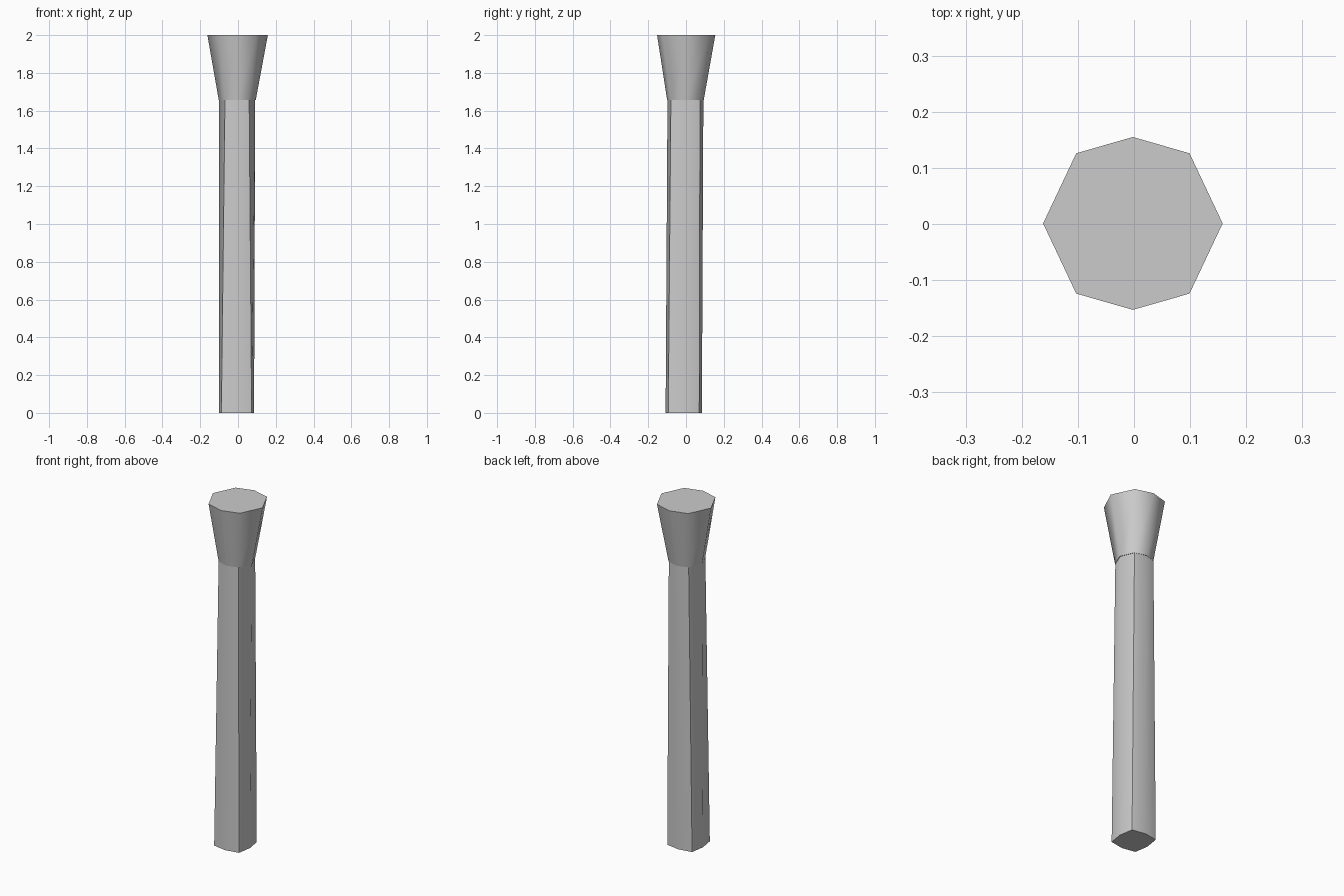
import bpy, bmesh, math

cube = bpy.data.objects.get("Cube")
if cube:
    bpy.data.objects.remove(cube, do_unlink=True)

grey = bpy.data.materials.new("plain grey")
grey.use_nodes = True
colour = (0.6, 0.6, 0.6, 1)
grey.diffuse_color = colour
grey.node_tree.nodes["Principled BSDF"].inputs["Base Color"].default_value = colour


def ring(bm, z, centre, side, corner):
    """Eight-sided section: side points on the axes, corner points between."""
    points = []
    for i in range(8):
        a = i * math.pi / 4
        size = corner if i % 2 else side
        k = math.sqrt(2) if i % 2 else 1
        points.append(bm.verts.new((centre[0] + size[0] * k * math.cos(a),
                                    centre[1] + size[1] * k * math.sin(a), z)))
    return points


def loft(name, lower, upper, sharp_corners):
    bm = bmesh.new()
    a, b = ring(bm, *lower), ring(bm, *upper)
    caps = [bm.faces.new(a[::-1]), bm.faces.new(b)]
    for i in range(8):
        j = (i + 1) % 8
        bm.faces.new((a[i], a[j], b[j], b[i])).smooth = True
    for cap in caps:
        for e in cap.edges:
            e.smooth = False
    if sharp_corners:
        for i in range(1, 8, 2):
            bm.edges.get((a[i], b[i])).smooth = False
    mesh = bpy.data.meshes.new(name)
    bm.to_mesh(mesh)
    bm.free()
    mesh.materials.append(grey)
    obj = bpy.data.objects.new(name, mesh)
    bpy.context.collection.objects.link(obj)


# Shaft: squarish at the foot, rounder under the head
loft("shaft",
     (0.0, (-0.008, -0.012), (0.093, 0.096), (0.08, 0.082)),
     (1.657, (-0.005, -0.003), (0.096, 0.095), (0.064, 0.077), ),
     True)

# Flared head
loft("flared_head",
     (1.657, (-0.004, -0.003), (0.098, 0.097), (0.064, 0.078)),
     (2.0, (-0.002, 0.001), (0.16, 0.154), (0.101, 0.125)),
     False)
